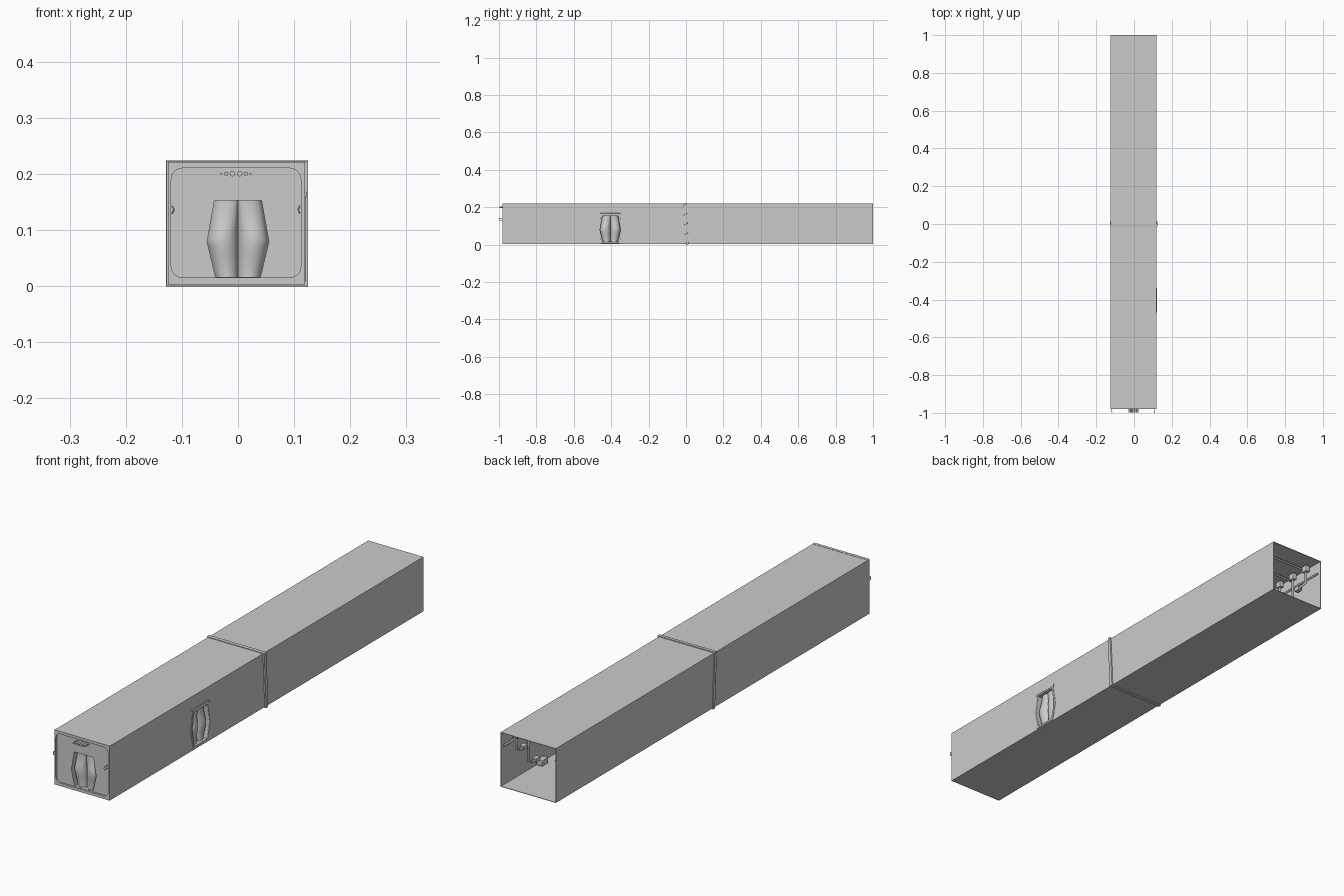
import bpy, bmesh, math
from mathutils import Matrix, Vector

if "Cube" in bpy.data.objects:
    bpy.data.objects.remove(bpy.data.objects["Cube"])

# Frames: local (u, v, w) with w pointing outward
FRONT = Matrix(((1, 0, 0, 0), (0, 0, -1, 0), (0, 1, 0, 0), (0, 0, 0, 1)))
SIDE = Matrix(((0, 0, 1, 0), (1, 0, 0, 0), (0, 1, 0, 0), (0, 0, 0, 1)))
X0, X1, Z0, Z1 = -0.125, 0.119, 0.003, 0.22
WALL = 0.002


def finish(ob, angle=35):
    bpy.ops.object.select_all(action='DESELECT')
    ob.select_set(True)
    bpy.context.view_layer.objects.active = ob
    if ob.type == 'CURVE':
        bpy.ops.object.convert(target='MESH')
        ob = bpy.context.object
    bpy.ops.object.shade_smooth_by_angle(angle=math.radians(angle))
    return ob


def plate(name, loops, mat, thick, bevel=0.0):
    # flat extruded panel; later loops become holes
    cu = bpy.data.curves.new(name, 'CURVE')
    cu.dimensions, cu.fill_mode = '2D', 'BOTH'
    cu.extrude, cu.bevel_depth, cu.bevel_resolution = thick / 2, bevel, 1
    for pts in loops:
        s = cu.splines.new('POLY')
        s.points.add(len(pts) - 1)
        for p, (u, v) in zip(s.points, pts):
            p.co = (u, v, 0, 1)
        s.use_cyclic_u = True
    ob = bpy.data.objects.new(name, cu)
    bpy.context.collection.objects.link(ob)
    ob.matrix_world = mat
    return finish(ob)


def rect(a, b, c, d, r=0.0, n=5):
    if r == 0:
        return [(a, c), (b, c), (b, d), (a, d)]
    pts = []
    for cx, cz, st in ((b - r, d - r, 0), (a + r, d - r, 90), (a + r, c + r, 180), (b - r, c + r, 270)):
        for i in range(n + 1):
            t = math.radians(st + 90 * i / n)
            pts.append((cx + r * math.cos(t), cz + r * math.sin(t)))
    return pts


def box(name, lo, hi, bevel=0.0):
    bm = bmesh.new()
    bmesh.ops.create_cube(bm, size=1)
    for v in bm.verts:
        v.co = [(l + h) / 2 + c * (h - l) for l, h, c in zip(lo, hi, v.co)]
    if bevel:
        bmesh.ops.bevel(bm, geom=bm.edges[:], offset=bevel, segments=2, affect='EDGES', profile=0.5)
    me = bpy.data.meshes.new(name)
    bm.to_mesh(me)
    ob = bpy.data.objects.new(name, me)
    bpy.context.collection.objects.link(ob)
    return finish(ob)


def pipe(name, pts, r):
    cu = bpy.data.curves.new(name, 'CURVE')
    cu.dimensions, cu.bevel_depth, cu.bevel_resolution, cu.use_fill_caps = '3D', r, 2, True
    s = cu.splines.new('POLY')
    s.points.add(len(pts) - 1)
    for p, c in zip(s.points, pts):
        p.co = (*c, 1)
    ob = bpy.data.objects.new(name, cu)
    bpy.context.collection.objects.link(ob)
    return finish(ob, 50)


# Hexagonal window outline and the sculpted mannequin hips set into it
PROFILE = [(0.016, 0.040), (0.079, 0.055), (0.152, 0.042)]


def half_width(v):
    for (a, wa), (b, wb) in zip(PROFILE, PROFILE[1:]):
        if v <= b:
            return wa + (wb - wa) * (v - a) / (b - a)
    return PROFILE[-1][1]


def hexagon(grow=0.0):
    k = [(w + grow, v) for v, w in PROFILE]
    k[0] = (k[0][0], k[0][1] - grow)
    k[2] = (k[2][0], k[2][1] + grow)
    return k + [(-u, v) for u, v in reversed(k)]


def hips(name, mat, nu=32, nv=30):
    bm = bmesh.new()
    rows = []
    for j in range(nv + 1):
        v = 0.016 + 0.136 * j / nv
        w = half_width(v)
        crease = 1 - 0.55 * min(1, max(0, (v - 0.095) / 0.05))
        full = 0.75 + 0.25 * math.exp(-((v - 0.08) / 0.035) ** 2)
        row = []
        for i in range(nu + 1):
            t = -1 + 2 * i / nu
            lobe = math.sqrt(max(0, 1 - (2 * abs(t) - 1) ** 2))
            whole = math.sqrt(max(0, 1 - t * t))
            d = full * (crease * lobe + (1 - crease) * whole)
            row.append(bm.verts.new(mat @ Vector((t * w, v, -0.028 + 0.027 * d))))
        rows.append(row)
    for a, b in zip(rows, rows[1:]):
        for i in range(nu):
            bm.faces.new((a[i], a[i + 1], b[i + 1], b[i]))
    me = bpy.data.meshes.new(name)
    bm.to_mesh(me)
    ob = bpy.data.objects.new(name, me)
    bpy.context.collection.objects.link(ob)
    return finish(ob, 80)


def window(name, mat):
    hips(name + "_hips", mat)
    # reveal lining of the window, running inward
    plate(name + "_lining", [hexagon(0.002), hexagon()], mat @ Matrix.Translation((0, 0, -0.014)), 0.028)


# Long hollow body: floor, roof and left wall run both halves
for nm, a, b in (("front_half", -0.975, 0.0), ("rear_half", 0.0, 1.0)):
    box(nm + "_floor", (X0, a, Z0), (X1, b, Z0 + WALL))
    box(nm + "_roof", (X0, a, Z1 - WALL), (X1, b, Z1))
    box(nm + "_left_wall", (X0, a, Z0), (X0 + WALL, b, Z1))
box("rear_half_right_wall", (X1 - WALL, 0, Z0), (X1, 1.0, Z1))

# Right front wall with its window
side_hole = [(u - 0.405, v) for u, v in hexagon()]
plate("front_half_right_wall", [rect(-0.975, 0, Z0, Z1), side_hole],
      Matrix.Translation((X1 - WALL / 2, 0, 0)) @ SIDE, WALL)
side = Matrix.Translation((X1, -0.405, 0)) @ SIDE
window("side_window", side)
plate("side_window_frame", [hexagon(0.008), hexagon(0.001)], side, 0.003, 0.0005)
box("side_window_lintel", (X1, -0.46, 0.158), (X1 + 0.003, -0.35, 0.168), 0.001)

# Front end: raised rounded rim, panel with window
plate("front_rim", [rect(X0, X1, Z0, Z1 + 0.001), rect(-0.119, 0.112, 0.015, 0.21, 0.02)],
      Matrix.Translation((0, -0.974, 0)) @ FRONT, 0.012)
plate("front_panel", [rect(-0.122, 0.116, 0.008, 0.217), hexagon()],
      Matrix.Translation((0, -0.971, 0)) @ FRONT, 0.004)
window("front_window", Matrix.Translation((0, -0.973, 0)) @ FRONT)

# Round fittings above the window
for x, r in ((-0.030, 0.002), (-0.021, 0.004), (-0.010, 0.005), (0.003, 0.005), (0.014, 0.004), (0.022, 0.002)):
    pipe("front_fitting", [(x, -0.972, 0.2), (x, -0.998, 0.2)], r)

# Side hooks on the front rim
for s, x in ((1, -0.117), (-1, 0.110)):
    pipe("front_hook", [(x, -0.975, 0.142), (x, -0.998, 0.142), (x + s * 0.003, -1.0, 0.136),
                        (x, -0.998, 0.130), (x, -0.975, 0.130)], 0.0014)

# Slightly tilted collar joining the two halves
tilt = Matrix.Translation((0, 0, 0.111)) @ Matrix.Rotation(math.radians(3), 4, 'X') @ Matrix.Translation((0, 0, -0.111))
plate("middle_collar", [rect(-0.127, 0.124, 0.0005, 0.2225), rect(X0 + WALL, X1 - WALL, Z0 + WALL, Z1 - WALL)],
      tilt @ FRONT, 0.012, 0.001)

# Machinery seen through the open rear end, along both walls
for s in (1, -1):
    wall = X1 - WALL if s > 0 else X0 + WALL
    px = lambda d: wall - s * d
    pipe("wall_rail", [(px(0.006), 0.99, 0.165), (px(0.006), 0.62, 0.165)], 0.004)
    for y, drop in ((0.94, 0.07), (0.86, 0.15), (0.78, 0.10), (0.70, 0.13)):
        x = px(0.025)
        pipe("hanging_pipe", [(x, y, 0.217), (x, y, 0.21 - drop), (x - s * 0.004, y - 0.02, 0.20 - drop),
                              (x, y - 0.05, 0.20 - drop)], 0.005)
        lo, hi = sorted((px(0.015), px(0.035)))
        box("hanging_block", (lo, y - 0.014, 0.185), (hi, y + 0.014, 0.212), 0.003)
        box("pipe_foot", (lo, y - 0.06, 0.19 - drop), (hi, y - 0.035, 0.208 - drop), 0.003)
    lo, hi = sorted((px(0.002), px(0.028)))
    box("floor_block", (lo, 0.74, 0.006), (hi, 0.78, 0.03), 0.003)
for y in (0.92, 0.82, 0.72):
    pipe("roof_crossbar", [(X0 + 0.003, y, 0.208), (X1 - 0.003, y, 0.208)], 0.004)
